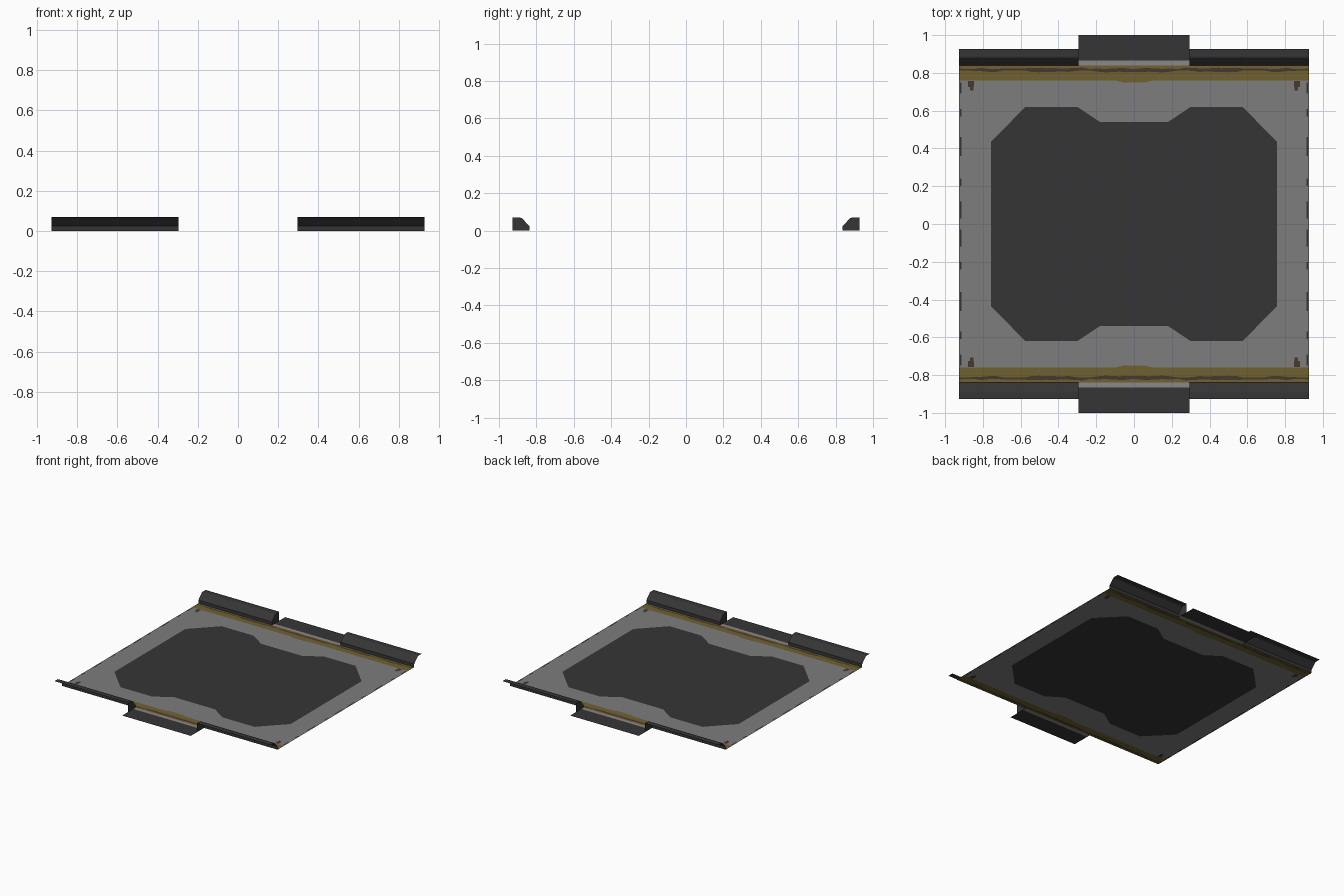
import bpy, bmesh, math, random

if "Cube" in bpy.data.objects:
    bpy.data.objects.remove(bpy.data.objects["Cube"])

random.seed(4)


def material(name, rgb):
    m = bpy.data.materials.new(name)
    m.diffuse_color = (*rgb, 1)
    m.use_nodes = True
    m.node_tree.nodes["Principled BSDF"].inputs["Base Color"].default_value = m.diffuse_color
    return m


DARK = material("dark metal", (0.036, 0.036, 0.036))
GREY = material("worn grey", (0.205, 0.205, 0.205))
YELLOW = material("dull yellow", (0.165, 0.12, 0.03))
BROWN = material("rust brown", (0.06, 0.04, 0.026))
PALE = material("pale grey", (0.26, 0.245, 0.255))


def sheet(name, polys, mats, smooth=False):
    """Polygons of one quadrant, (points, material index), mirrored into all four."""
    bm = bmesh.new()
    for sx in (1, -1):
        for sy in (1, -1):
            for pts, mi in polys:
                vs = [bm.verts.new((p[0] * sx, p[1] * sy, p[2] if len(p) > 2 else 0)) for p in pts]
                if sx * sy < 0:
                    vs.reverse()
                f = bm.faces.new(vs)
                f.material_index = mi
                f.smooth = smooth
    bmesh.ops.remove_doubles(bm, verts=bm.verts, dist=1e-5)
    me = bpy.data.meshes.new(name)
    bm.to_mesh(me)
    bm.free()
    ob = bpy.data.objects.new(name, me)
    bpy.context.collection.objects.link(ob)
    for m in mats:
        me.materials.append(m)
    return ob


def rect(x0, x1, y0, y1, z=0):
    return [(x0, y0, z), (x1, y0, z), (x1, y1, z), (x0, y1, z)]


W, GAP, IN, OUT, TOP = 0.927, 0.295, 0.838, 0.927, 0.07

# Dark centre panel and the grey border fitted around it
edge = [(0, 0.54), (0.18, 0.54), (0.3, 0.62), (0.575, 0.62), (0.757, 0.435), (0.757, 0)]
sheet("centre_panel", [([(0, 0)] + edge[::-1], 0)], [DARK])
sheet("floor_border", [(edge + [(W, 0), (W, 0.76), (0, 0.76)], 0)], [GREY])

# Yellow edge stripe with a ragged rust line running through it
N = 24
xs = [W * i / N for i in range(N + 1)]
lo = [0.808 + random.uniform(-0.006, 0.006) for _ in xs]
hi = [0.822 + random.uniform(-0.003, 0.006) for _ in xs]
bands = []
for i in range(N):
    rows = [(0.76, 0.76), (lo[i], lo[i + 1]), (hi[i], hi[i + 1]), (IN, IN)]
    for j, mi in enumerate((0, 1, 0)):
        (a, b), (c, d) = rows[j], rows[j + 1]
        bands.append(([(xs[i], a), (xs[i + 1], b), (xs[i + 1], d), (xs[i], c)], mi))
sheet("edge_stripe", bands, [YELLOW, BROWN])

# Painted wear marks, seen from above and below
marks = []
for z in (0.001, -0.001):
    marks.append((rect(0.848, 0.878, 0.725, 0.757, z), 0))
    marks.append((rect(0.85, 0.868, 0.708, 0.725, z), 0))
    marks.append(([(0, 0.748, z), (0.06, 0.75, z), (0.1, 0.76, z), (0, 0.76, z)], 1))
    for y0, y1 in ((0.03, 0.12), (0.2, 0.24), (0.36, 0.46), (0.57, 0.61), (0.69, 0.75)):
        marks.append((rect(0.913, 0.921, y0, y1, z), 2))
sheet("wear_marks", marks, [BROWN, YELLOW, DARK])

# Flat connecting tabs with a pale threshold line
sheet("connecting_tab", [(rect(0, GAP, IN, 0.865), 1), (rect(0, GAP, 0.865, 1.0), 0)], [DARK, PALE])

# Raised curbs: open sheets either side of each tab, closed only at the tab
prof = [(IN, 0), (IN, 0.025), (0.878, 0.066), (0.888, TOP), (OUT, TOP)]
sheet("curb", [([(GAP, *a), (W, *a), (W, *b), (GAP, *b)], 0)
               for a, b in zip(prof, prof[1:])], [DARK])
sheet("curb_end", [([(GAP, *p) for p in prof] + [(GAP, OUT, 0)], 0)], [DARK])
